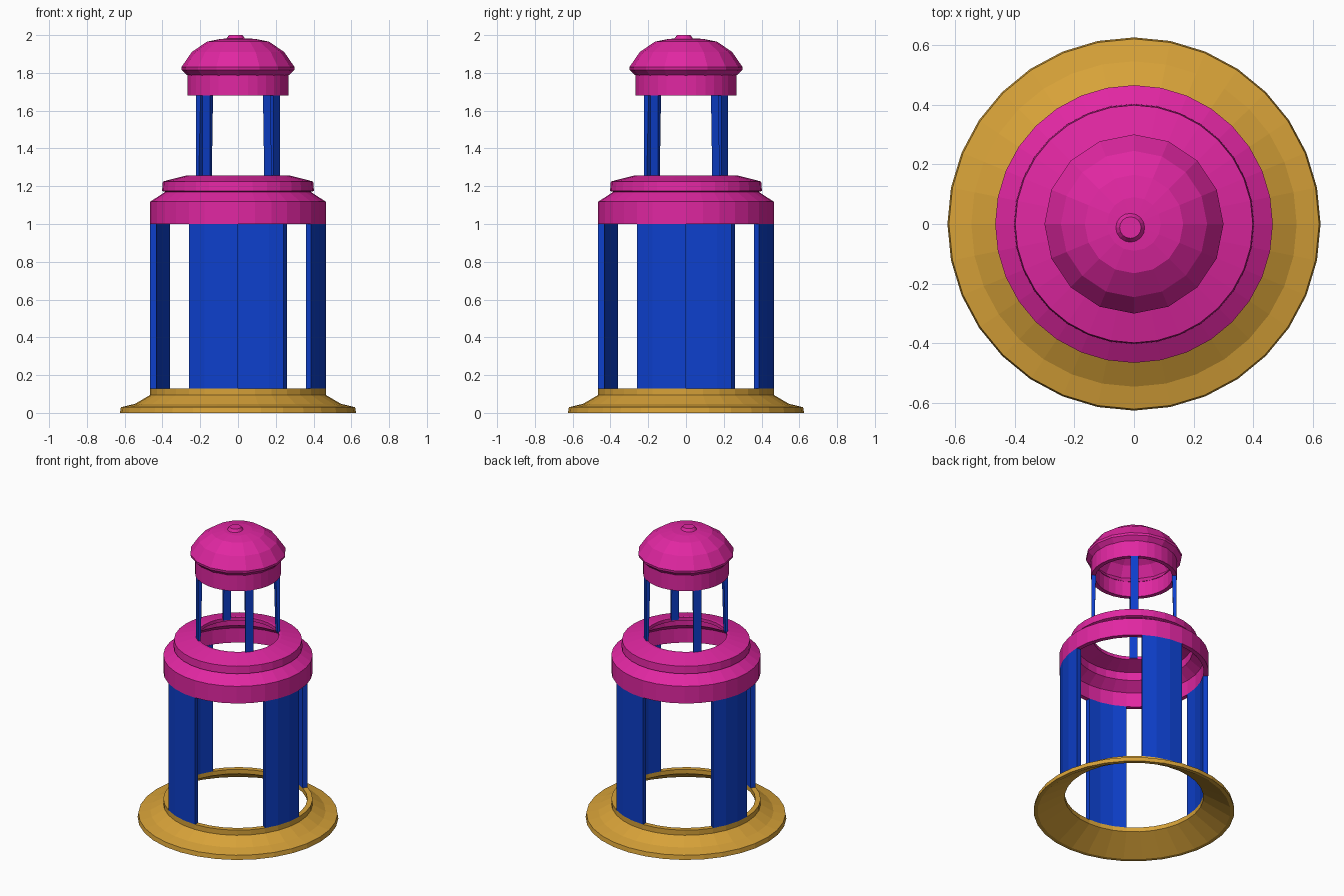
import bpy, bmesh
from math import sin, cos, radians, pi

if "Cube" in bpy.data.objects:
    bpy.data.objects.remove(bpy.data.objects["Cube"])


def material(name, rgb):
    m = bpy.data.materials.new(name)
    m.diffuse_color = (*rgb, 1)
    m.use_nodes = True
    m.node_tree.nodes["Principled BSDF"].inputs["Base Color"].default_value = m.diffuse_color
    return m


PINK = material("pink", (0.75, 0.02, 0.36))
BLUE = material("blue", (0.004, 0.05, 0.60))
GOLD = material("gold", (0.68, 0.36, 0.04))


def finish(name, bm, mat):
    bmesh.ops.remove_doubles(bm, verts=bm.verts, dist=1e-5)
    bmesh.ops.recalc_face_normals(bm, faces=bm.faces)
    me = bpy.data.meshes.new(name)
    bm.to_mesh(me)
    bm.free()
    me.materials.append(mat)
    ob = bpy.data.objects.new(name, me)
    bpy.context.collection.objects.link(ob)
    return ob


def lathe(name, profile, segs, mat):
    """Spin a closed (radius, height) profile around z."""
    bm = bmesh.new()
    rings = [[bm.verts.new((r * cos(2 * pi * i / segs), r * sin(2 * pi * i / segs), z))
              for r, z in profile] for i in range(segs)]
    n = len(profile)
    for i in range(segs):
        a, b = rings[i], rings[(i + 1) % segs]
        for j in range(n):
            k = (j + 1) % n
            if profile[j][0] == 0 and profile[k][0] == 0:
                continue
            bm.faces.new((a[j], b[j], b[k], a[k]))
    return finish(name, bm, mat)


def wall_piece(name, start, steps, section, mat):
    """Arc of a wall made of 11.25 degree steps, with capped ends."""
    bm = bmesh.new()
    rings = []
    for i in range(steps + 1):
        a = radians(start + i * 11.25)
        rings.append([bm.verts.new((r * cos(a), r * sin(a), z)) for r, z in section])
    n = len(section)
    for a, b in zip(rings, rings[1:]):
        for j in range(n):
            k = (j + 1) % n
            bm.faces.new((a[j], b[j], b[k], a[k]))
    bm.faces.new(rings[0])
    bm.faces.new(rings[-1])
    return finish(name, bm, mat)


# Flared base ring, hollow underneath
lathe("base_ring", [(.60, 0), (.625, 0), (.62, .03), (.545, .048), (.465, .095),
                    (.465, .13), (.432, .13), (.432, .10)], 32, GOLD)

# Four curved wall panels and four slim upper posts
for q in range(4):
    wall_piece(f"wall_panel_{q + 1}", 236.25 + 90 * q, 3,
               [(.432, .13), (.465, .13), (.465, 1.0), (.432, 1.0)], BLUE)
    wall_piece(f"upper_post_{q + 1}", 315 + 90 * q, 1,
               [(.25, 1.245), (.266, 1.245), (.266, 1.68), (.238, 1.68)], BLUE)

# Stepped middle collar, a hollow shell
lathe("middle_collar", [(.435, 1.0), (.465, 1.0), (.465, 1.118), (.385, 1.17),
                        (.402, 1.175), (.398, 1.225), (.272, 1.257), (.255, 1.257),
                        (.255, 1.235), (.365, 1.205), (.365, 1.15), (.435, 1.10)], 32, PINK)

# Band under the dome
lathe("dome_band", [(.240, 1.68), (.268, 1.68), (.268, 1.79), (.240, 1.79)], 32, PINK)

# Hollow dome with an overhanging lip
lathe("dome", [(.240, 1.785), (.266, 1.785), (.298, 1.815), (.300, 1.83), (.245, 1.91),
               (.165, 1.965), (.09, 1.98), (0, 1.985), (0, 1.955), (.09, 1.95),
               (.155, 1.935), (.222, 1.89), (.268, 1.825)], 16, PINK)

# Small knob on top, slightly off centre
knob = lathe("knob", [(0, 1.97), (.05, 1.97), (.05, 1.98), (.036, 2.0), (0, 2.0)], 16, PINK)
knob.location = (-.012, -.012, 0)
